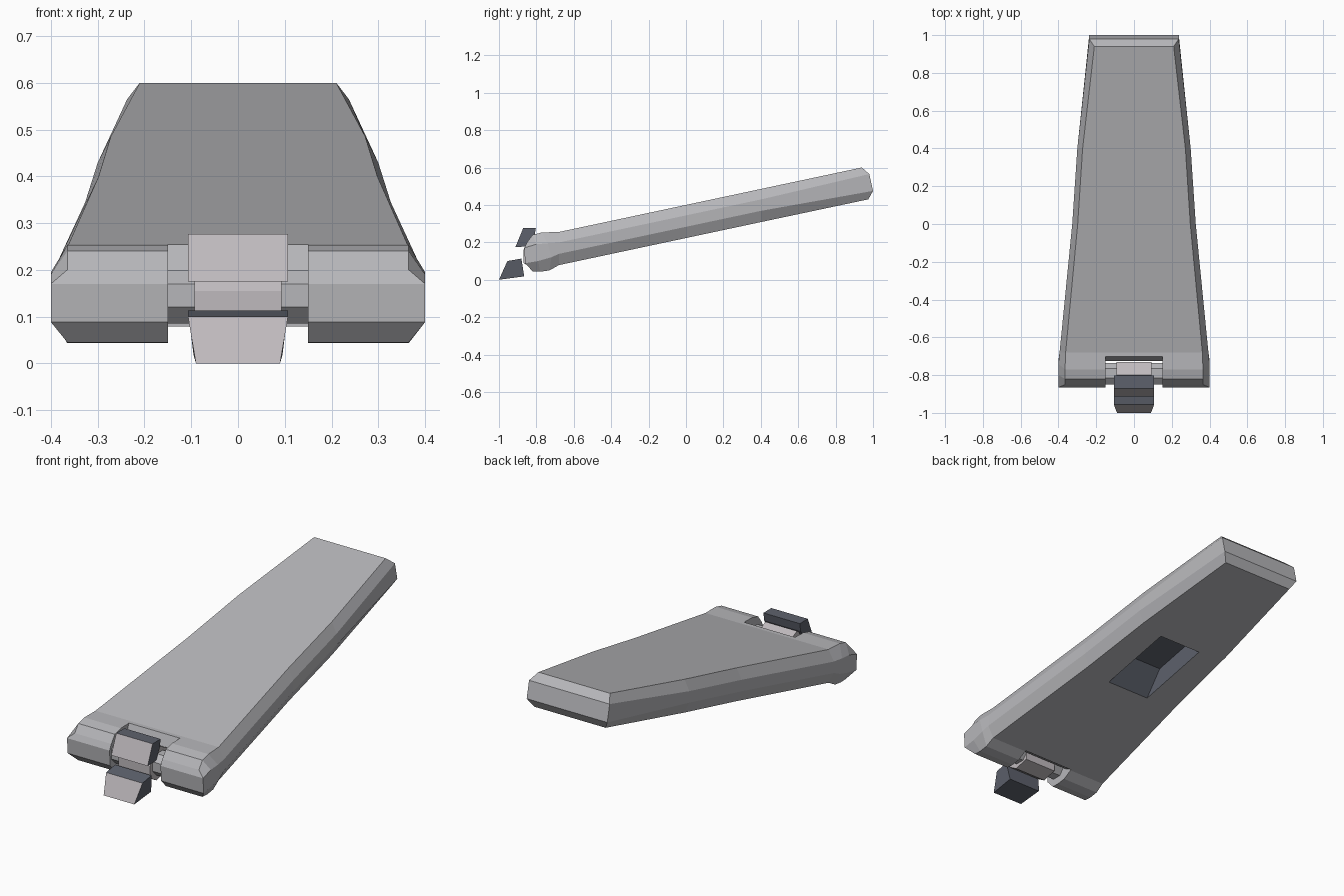
import bpy, bmesh

cube = bpy.data.objects.get("Cube")
if cube:
    bpy.data.objects.remove(cube, do_unlink=True)


def material(name, rgb):
    m = bpy.data.materials.new(name)
    m.use_nodes = True
    color = (*rgb, 1)
    m.diffuse_color = color
    m.node_tree.nodes["Principled BSDF"].inputs["Base Color"].default_value = color
    return m


GREY = material("panel grey", (0.47, 0.47, 0.49))
DARK = material("dark slate", (0.11, 0.12, 0.15))
PALE = material("pale grey", (0.52, 0.49, 0.51))


def finish(name, bm, mats, rule=None):
    bmesh.ops.recalc_face_normals(bm, faces=bm.faces)
    if rule:
        for f in bm.faces:
            f.normal_update()
            f.material_index = rule(f)
    mesh = bpy.data.meshes.new(name)
    bm.to_mesh(mesh)
    bm.free()
    for m in mats:
        mesh.materials.append(m)
    ob = bpy.data.objects.new(name, mesh)
    bpy.context.collection.objects.link(ob)
    return ob


def prism(name, profile, widths, mats, rule=None):
    """Extrude a (y, z) profile across x; widths is one half width or one per point."""
    if not isinstance(widths, (list, tuple)):
        widths = [widths] * len(profile)
    bm = bmesh.new()
    left, right = [[bm.verts.new((s * w, y, z)) for (y, z), w in zip(profile, widths)]
                   for s in (-1, 1)]
    bm.faces.new(left)
    bm.faces.new(right)
    n = len(profile)
    for i in range(n):
        j = (i + 1) % n
        bm.faces.new((left[i], left[j], right[j], right[i]))
    return finish(name, bm, mats, rule)


def cut(target, cutter):
    cutter.hide_render = True
    mod = target.modifiers.new("cut", "BOOLEAN")
    mod.operation = "DIFFERENCE"
    mod.solver = "EXACT"
    mod.object = cutter
    bpy.context.view_layer.objects.active = target
    bpy.ops.object.modifier_apply(modifier=mod.name)
    bpy.data.objects.remove(cutter, do_unlink=True)


# Main panel: bevelled sections lofted from front to back.
# Each section: inner and outer half width, then (y, z) of top, upper, lower, bottom
def straight(y, inner, outer):
    top = 0.4 + 0.213 * y
    return inner, outer, [(y, top - d) for d in (0, 0.056, 0.117, 0.177)]


sections = [
    (0.365, 0.4, [(-0.85, 0.2), (-0.865, 0.17), (-0.86, 0.088), (-0.82, 0.045)]),
    (0.365, 0.4, [(-0.82, 0.24), (-0.8, 0.19), (-0.79, 0.1), (-0.78, 0.043)]),
    (0.365, 0.4, [(-0.77, 0.253), (-0.74, 0.195), (-0.72, 0.12), (-0.73, 0.05)]),
    straight(-0.68, 0.362, 0.394),
    straight(0, 0.298, 0.327),
    straight(0.4, 0.272, 0.3),
    (0.21, 0.237, [(0.94, 0.6), (0.98, 0.565), (1, 0.475), (0.975, 0.43)]),
]
bm = bmesh.new()
rings = []
for inner, outer, pts in sections:
    half = list(zip((inner, outer, outer, inner), pts))
    ring = [bm.verts.new((w, y, z)) for w, (y, z) in half]
    ring += [bm.verts.new((-w, y, z)) for w, (y, z) in reversed(half)]
    rings.append(ring)
for a, b in zip(rings, rings[1:]):
    for i in range(8):
        j = (i + 1) % 8
        bm.faces.new((a[i], a[j], b[j], b[i]))
for r in (rings[0], rings[-1]):
    for i in range(3):
        bm.faces.new((r[i], r[i + 1], r[6 - i], r[7 - i]))
panel = finish("panel", bm, [GREY, DARK])

# Notch for the hinge, and dark recess in the underside
notch = [(-1, 0), (-0.675, 0), (-0.675, 0.085), (-0.72, 0.105), (-0.725, 0.195),
         (-0.7, 0.26), (-0.7, 0.35), (-1, 0.35)]
cut(panel, prism("notch_cutter", notch, 0.15, [GREY, DARK]))
recess = [(-0.07, 0.187), (0.06, 0.335), (0.34, 0.395), (0.37, 0.27)]
cut(panel, prism("recess_cutter", recess, [0.128, 0.12, 0.12, 0.128],
                 [GREY, DARK], lambda f: 1))

# Hinge barrel across the notch and the clasp body around it
barrel = [(-0.85, 0.17), (-0.815, 0.2), (-0.765, 0.2), (-0.735, 0.17),
          (-0.735, 0.12), (-0.765, 0.085), (-0.815, 0.085), (-0.85, 0.12)]
prism("hinge_barrel", barrel, 0.151, [GREY])
body = [(-0.73, 0.2), (-0.8, 0.235), (-0.85, 0.2), (-0.87, 0.155), (-0.87, 0.09),
        (-0.82, 0.06), (-0.74, 0.08)]
prism("clasp_body", body, 0.093, [PALE])


# Two jaws with pale front faces
def front_pale(f):
    return 1 if f.normal.y < -0.6 else 0


upper = [(-0.912, 0.175), (-0.87, 0.277), (-0.803, 0.277), (-0.81, 0.235), (-0.84, 0.178)]
prism("upper_jaw", upper, 0.107, [DARK, PALE], front_pale)
lower = [(-1, 0), (-0.955, 0.1), (-0.88, 0.113), (-0.865, 0.018)]
prism("lower_jaw", lower, [0.09, 0.107, 0.107, 0.095], [DARK, PALE], front_pale)
